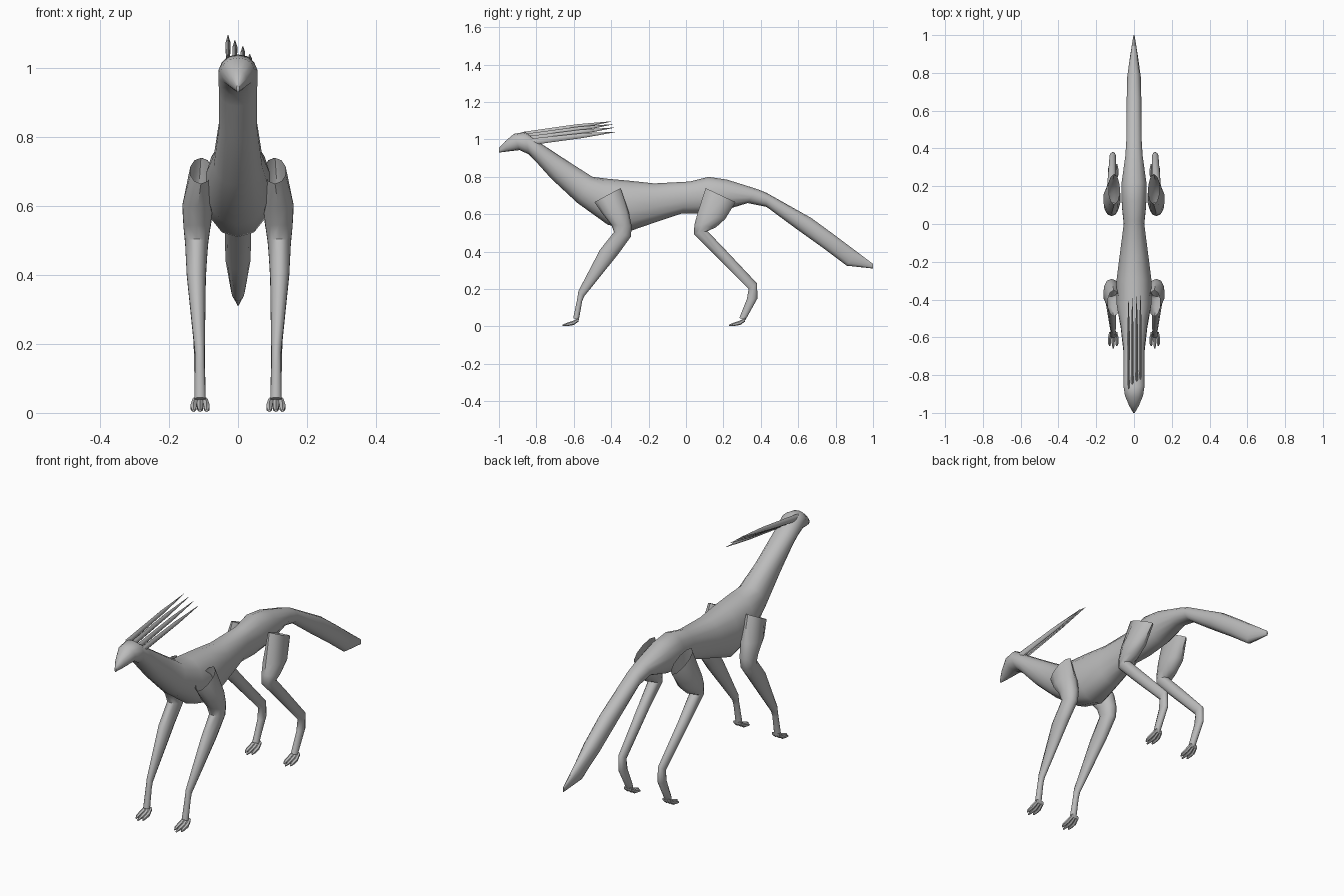
import bpy, bmesh, math
from mathutils import Vector

grey = bpy.data.materials.new("plain_grey")
grey.diffuse_color = (0.5, 0.5, 0.5, 1)


def loft(name, sections, sides=12, cap_start=True, cap_end=True, power=1.0, angle=50):
    """Skin rings; a section is (upper y, z, lower y, z, inner x, outer x)."""
    bm = bmesh.new()
    rings = []
    for y1, z1, y2, z2, xa, xb in sections:
        a, b = Vector((0, y1, z1)), Vector((0, y2, z2))
        mid, half = (a + b) / 2, (a - b) / 2
        cx, hw = (xa + xb) / 2, (xb - xa) / 2
        ring = []
        for i in range(sides):
            t = 2 * math.pi * i / sides
            s, c = math.sin(t), math.cos(t)
            s = math.copysign(abs(s) ** power, s)
            ring.append(bm.verts.new(mid + half * c + Vector((cx + hw * s, 0, 0))))
        rings.append(ring)
    for r, q in zip(rings, rings[1:]):
        for i in range(sides):
            j = (i + 1) % sides
            bm.faces.new((r[i], r[j], q[j], q[i]))
    if cap_start:
        bm.faces.new(rings[0])
    if cap_end:
        bm.faces.new(rings[-1])
    bmesh.ops.recalc_face_normals(bm, faces=bm.faces)
    me = bpy.data.meshes.new(name)
    bm.to_mesh(me)
    bm.free()
    me.materials.append(grey)
    ob = bpy.data.objects.new(name, me)
    bpy.context.collection.objects.link(ob)
    bpy.ops.object.select_all(action='DESELECT')
    ob.select_set(True)
    bpy.context.view_layer.objects.active = ob
    bpy.ops.object.shade_smooth_by_angle(angle=math.radians(angle))
    return ob


def mirrored(ob):
    """Copy to the other side through a mirror across x = 0."""
    mod = ob.modifiers.new("mirror", 'MIRROR')
    mod.use_axis = (True, False, False)
    mod.use_clip = False
    mod.use_mirror_merge = False


# Head, neck, trunk and tail: upper y, z, lower y, z, half width
body = [
    (-1.00, .955, -1.00, .93, .004),
    (-.965, .992, -.96, .935, .026),
    (-.92, 1.03, -.89, .943, .049),
    (-.86, 1.04, -.84, .92, .058),
    (-.77, .975, -.81, .89, .056),
    (-.61, .87, -.72, .79, .057),
    (-.50, .80, -.58, .66, .072),
    (-.42, .79, -.42, .545, .095),
    (-.29, .778, -.30, .51, .094),
    (-.17, .765, -.17, .555, .078),
    (.02, .775, -.02, .605, .055),
    (.12, .80, .08, .605, .066),
    (.22, .785, .20, .62, .068),
    (.38, .735, .33, .66, .047),
    (.43, .715, .43, .64, .042),
    (.70, .56, .60, .515, .040),
    (.80, .485, .74, .415, .037),
    (.91, .402, .86, .325, .021),
    (1.00, .335, 1.00, .31, .003),
]
body[15] = (.67, .58, .59, .522, .040)
loft("body", [(*s[:4], -s[4], s[4]) for s in body], 14, power=.85)

# Fore legs with open shoulder tops: rear y, z, front y, z, inner x, outer x
mirrored(loft("front_leg", [
    (-.35, .74, -.49, .665, .075, .140),
    (-.305, .61, -.445, .60, .070, .163),
    (-.29, .535, -.40, .545, .078, .160),
    (-.295, .48, -.385, .505, .085, .155),
    (-.36, .39, -.46, .41, .092, .150),
    (-.545, .16, -.575, .19, .096, .126),
    (-.555, .135, -.583, .14, .096, .126),
    (-.573, .035, -.603, .045, .093, .127),
], 10, cap_start=False))

# Hind legs
mirrored(loft("hind_leg", [
    (.265, .665, .105, .74, .075, .135),
    (.21, .575, .06, .60, .070, .163),
    (.16, .53, .045, .545, .078, .160),
    (.115, .51, .042, .495, .085, .152),
    (.22, .40, .15, .385, .092, .144),
    (.38, .23, .335, .20, .095, .130),
    (.382, .15, .325, .145, .095, .128),
    (.318, .035, .285, .045, .093, .127),
], 10, cap_start=False))

# Three clawed toes on each foot
for foot, oy in (("front", 0.0), ("hind", .89)):
    for k, word in enumerate(("inner", "middle", "outer")):
        x = .110 + (k - 1) * .014
        tip = .110 + (k - 1) * .019
        reach = -.66 if k == 1 else -.645
        mirrored(loft(f"{foot}_toe_{word}", [
            (-.572 + oy, .047, -.575 + oy, .026, x - .009, x + .009),
            (-.605 + oy, .030, -.600 + oy, .008, tip - .010, tip + .010),
            (-.635 + oy, .020, -.630 + oy, .003, tip - .009, tip + .009),
            (reach + oy, .010, reach + oy, .002, tip - .004, tip + .004),
        ], 6))

# Four swept-back crest spikes, each lower than the last
for k in range(4):
    x = (-.029, -.009, .014, .034)[k]
    zb = (1.028, 1.018, 1.005, .992)[k]
    yt, zt = -.40 + .008 * k, (1.096, 1.081, 1.063, 1.040)[k]
    yb = -.875 + .012 * k
    ym, zm = yb + .62 * (yt - yb), zb + .60 * (zt - zb)
    loft(f"crest_spike_{k + 1}", [
        (yb, zb + .012, yb + .04, zb - .018, x - .007, x + .007),
        (ym, zm + .013, ym, zm - .013, x - .008, x + .008),
        (yt, zt + .001, yt, zt - .001, x - .001, x + .001),
    ], 6)
